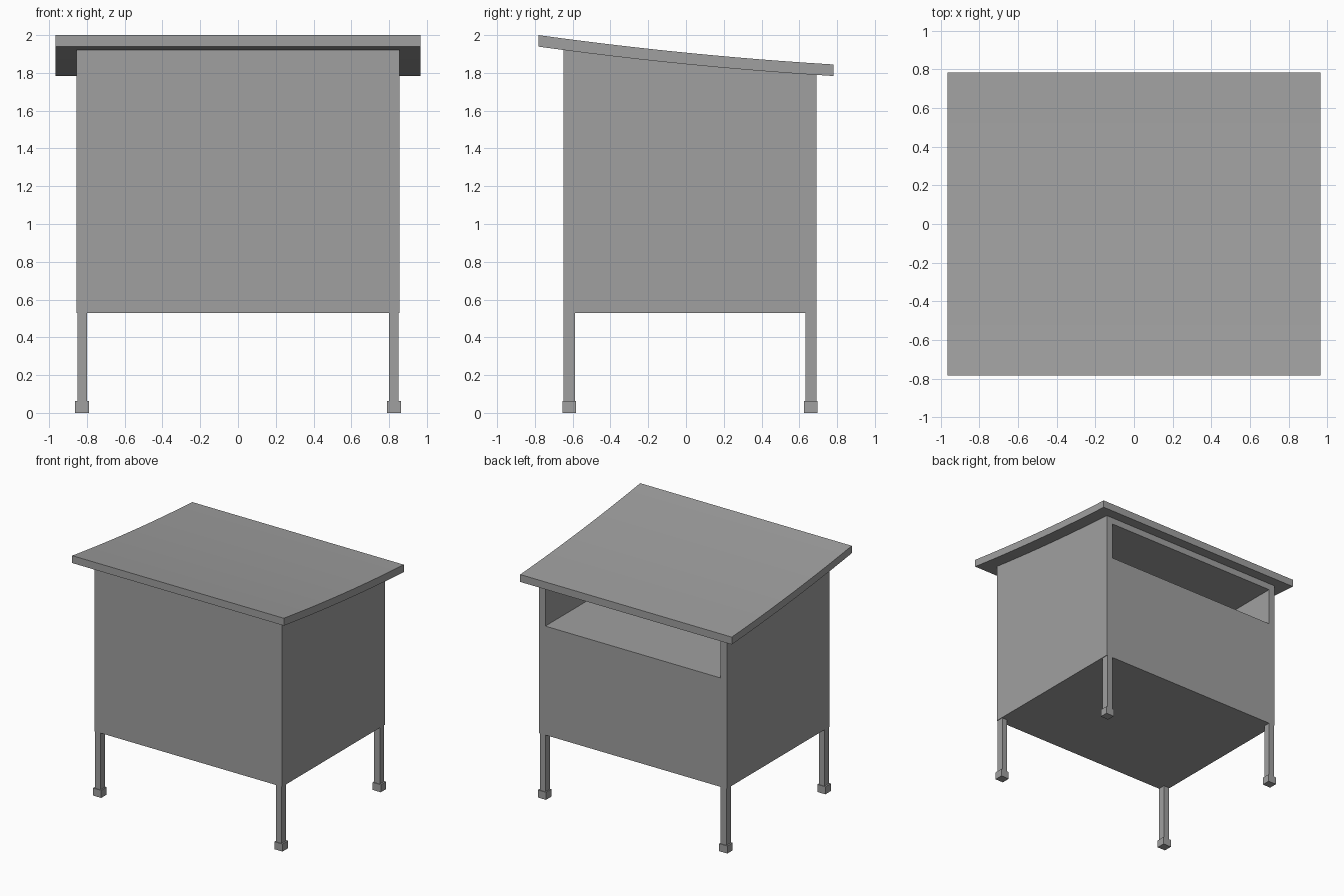
import bpy, bmesh

# Remove the default cube
cube = bpy.data.objects.get("Cube")
if cube:
    bpy.data.objects.remove(cube, do_unlink=True)

GREY = (0.35, 0.35, 0.35, 1.0)
mat = bpy.data.materials.new("plain grey")
mat.use_nodes = True
mat.diffuse_color = GREY
mat.node_tree.nodes["Principled BSDF"].inputs["Base Color"].default_value = GREY

BODY_X, BODY_FRONT, BODY_BACK, BODY_BOTTOM = 0.856, -0.648, 0.69, 0.53
ROOF_X, ROOF_Y, ROOF_THICK = 0.965, 0.782, 0.061


def extrude_profile(name, profile, half_width):
    """Extrude a (y, z) outline across x, centred on x = 0."""
    bm = bmesh.new()
    face = bm.faces.new([bm.verts.new((-half_width, y, z)) for y, z in profile])
    moved = bmesh.ops.extrude_face_region(bm, geom=[face])["geom"]
    verts = [v for v in moved if isinstance(v, bmesh.types.BMVert)]
    bmesh.ops.translate(bm, vec=(2 * half_width, 0, 0), verts=verts)
    bmesh.ops.recalc_face_normals(bm, faces=bm.faces)
    return finish(name, bm)


def box(name, x, y, z):
    """Box from (min, max) ranges on each axis."""
    bm = bmesh.new()
    bmesh.ops.create_cube(bm, size=1)
    for v in bm.verts:
        v.co = [r[0] if c < 0 else r[1] for c, r in zip(v.co, (x, y, z))]
    return finish(name, bm)


def finish(name, bm):
    mesh = bpy.data.meshes.new(name)
    bm.to_mesh(mesh)
    bm.free()
    mesh.materials.append(mat)
    obj = bpy.data.objects.new(name, mesh)
    bpy.context.collection.objects.link(obj)
    return obj


def roof_top(y):
    """Height of the gently sagging roof surface."""
    return 1.907 - 0.0995 * y + 0.025 * y * y


def curve_points(start, end, drop, steps=12):
    ys = [start + (end - start) * i / steps for i in range(steps + 1)]
    return [(y, roof_top(y) - drop) for y in ys]


# Sloping roof panel
roof = extrude_profile(
    "roof",
    curve_points(-ROOF_Y, ROOF_Y, 0) + curve_points(ROOF_Y, -ROOF_Y, ROOF_THICK),
    ROOF_X)

# Cabinet body, its top following the roof
body = extrude_profile(
    "cabinet_body",
    [(BODY_BACK, BODY_BOTTOM), (BODY_FRONT, BODY_BOTTOM)]
    + curve_points(BODY_FRONT, BODY_BACK, ROOF_THICK - 0.005),
    BODY_X)

# Deep compartment open at the back
cutter = box("compartment_cutter", (-0.8, 0.8), (-0.59, BODY_BACK + 0.1), (1.428, 1.735))
cutter.hide_render = True
cut = body.modifiers.new("compartment", 'BOOLEAN')
cut.operation = 'DIFFERENCE'
cut.solver = 'EXACT'
cut.object = cutter
bpy.context.view_layer.objects.active = body
bpy.ops.object.modifier_apply(modifier=cut.name)
bpy.data.objects.remove(cutter, do_unlink=True)

# Four legs with square feet
for side, sx in (("left", 1), ("right", -1)):
    for end, y0, y1 in (("front", BODY_FRONT, -0.588), ("back", 0.632, BODY_BACK)):
        xs = sorted((sx * 0.8, sx * 0.851))
        box(f"{end}_{side}_leg", xs, (y0, y1), (0.06, BODY_BOTTOM))
        xs = sorted((sx * 0.79, sx * 0.864))
        box(f"{end}_{side}_foot", xs, (y0 - 0.006, y1 + 0.006), (0, 0.062))
